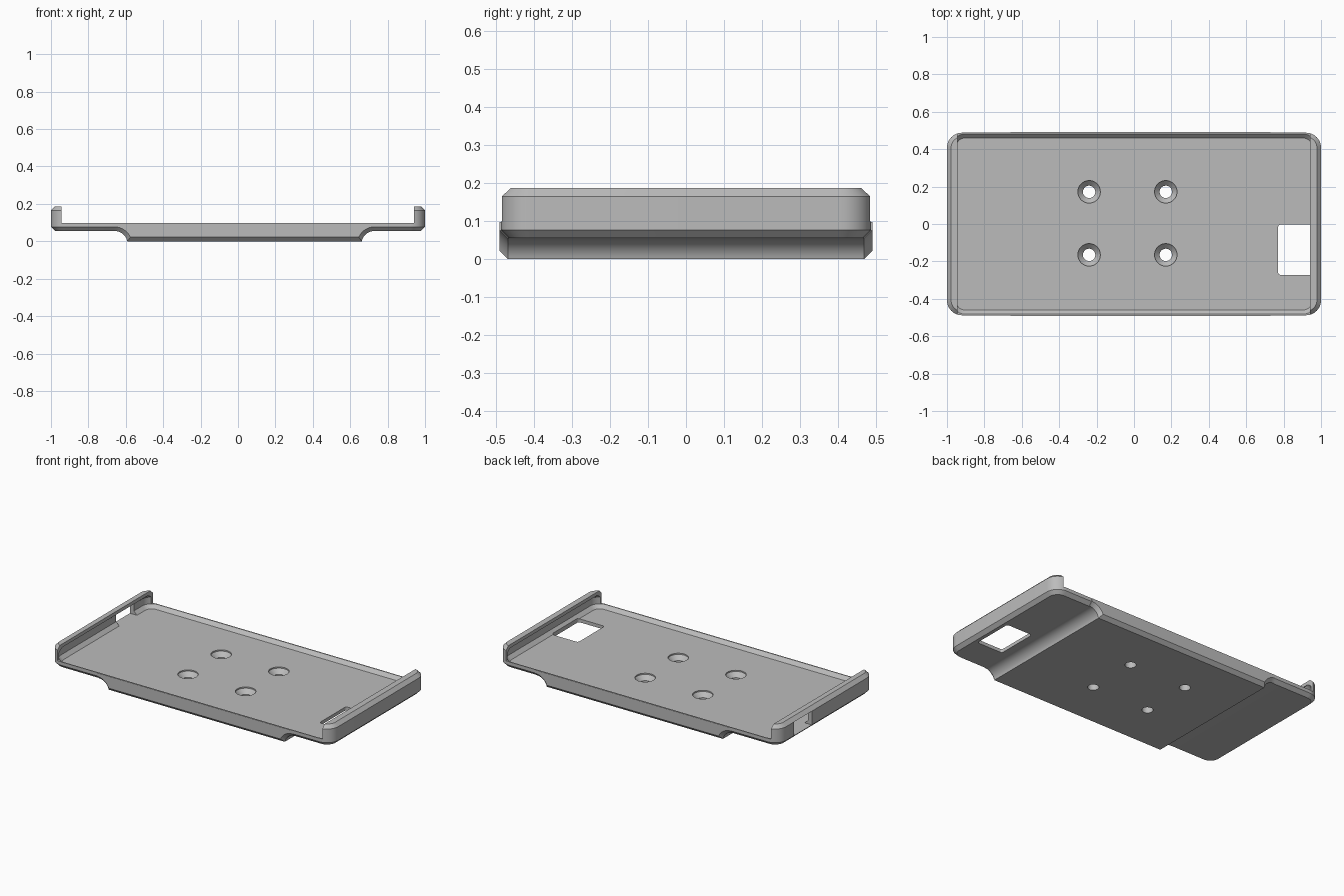
import bpy, bmesh
from math import sin, cos, pi

cube = bpy.data.objects.get("Cube")
if cube:
    bpy.data.objects.remove(cube)

CH = 0.022          # chamfer and wall gauge
RIM = 0.099         # height of the long side rims

grey = bpy.data.materials.new("plain grey")
grey.use_nodes = True
grey.diffuse_color = (0.5, 0.5, 0.5, 1)
grey.node_tree.nodes["Principled BSDF"].inputs["Base Color"].default_value = (0.5, 0.5, 0.5, 1)


def loft(name, rings):
    """Skin a closed solid through rings with equal point counts."""
    bm = bmesh.new()
    loops = [[bm.verts.new(p) for p in ring] for ring in rings]
    for a, b in zip(loops, loops[1:]):
        for i in range(len(a)):
            j = (i + 1) % len(a)
            bm.faces.new((a[i], a[j], b[j], b[i]))
    bm.faces.new(loops[0][::-1])
    bm.faces.new(loops[-1])
    bmesh.ops.recalc_face_normals(bm, faces=bm.faces)
    mesh = bpy.data.meshes.new(name)
    bm.to_mesh(mesh)
    bm.free()
    obj = bpy.data.objects.new(name, mesh)
    bpy.context.collection.objects.link(obj)
    mesh.materials.append(grey)
    return obj


def rounded(x0, x1, y0, y1, r, z, n=10):
    """Rounded rectangle ring at height z."""
    corners = [(x1 - r, y1 - r), (x0 + r, y1 - r), (x0 + r, y0 + r), (x1 - r, y0 + r)]
    return [(cx + r * cos((q + i / n) * pi / 2), cy + r * sin((q + i / n) * pi / 2), z)
            for q, (cx, cy) in enumerate(corners) for i in range(n + 1)]


def chamfered_box(name, hx, hy, r, z0, z1):
    """Rounded box with chamfered top and bottom edges."""
    levels = [(z0, CH), (z0 + CH, 0), (z1 - CH, 0), (z1, CH)]
    return loft(name, [rounded(-hx + d, hx - d, -hy + d, hy - d, r - d, z) for z, d in levels])


def box(name, x0, x1, y0, y1, z0, z1):
    return loft(name, [[(x0, y0, z), (x1, y0, z), (x1, y1, z), (x0, y1, z)] for z in (z0, z1)])


def circle(x, y, r, z, n=40):
    return [(x + r * cos(2 * pi * i / n), y + r * sin(2 * pi * i / n), z) for i in range(n)]


def combine(target, other, operation):
    other.hide_render = True
    mod = target.modifiers.new("combine", 'BOOLEAN')
    mod.object, mod.operation, mod.solver = other, operation, 'EXACT'
    bpy.context.view_layer.objects.active = target
    bpy.ops.object.modifier_apply(modifier=mod.name)
    bpy.data.objects.remove(other)


def base_ring(y, d, n=12):
    """Thick base outline with concave ends, pulled in by d."""
    r, zc, left, right = 0.07 + d, -0.015, -0.66, 0.73
    low = math_asin((d - zc) / r)
    arc = [low + (pi / 2 - low) * i / n for i in range(n + 1)]
    pts = [(left, RIM - 0.001)]
    pts += [(left + r * cos(a), zc + r * sin(a)) for a in reversed(arc)]
    pts += [(right - r * cos(a), zc + r * sin(a)) for a in arc]
    pts += [(right, RIM - 0.001)]
    return [(x, y, z) for x, z in pts]


from math import asin as math_asin

# Outer shell with the thick base below it
tray = chamfered_box("holder_tray", 1.0, 0.488, 0.08, 0.055, 0.187)
W = 0.491
base = loft("base", [base_ring(-W, CH), base_ring(-W + CH, 0), base_ring(W - CH, 0), base_ring(W, CH)])
combine(tray, base, 'UNION')

# Cavity, leaving lips at both ends, and the open long sides
combine(tray, chamfered_box("cavity", 0.972, 0.482, 0.068, 0.077, 0.165), 'DIFFERENCE')
combine(tray, box("side_opening", -0.945, 0.94, -1, 1, RIM, 1), 'DIFFERENCE')

# Four countersunk screw holes
for x in (-0.24, 0.17):
    for y in (0.172, -0.165):
        profile = [(0.033, -0.1), (0.033, 0.042), (0.06, 0.069), (0.06, 0.09)]
        combine(tray, loft("screw_hole", [circle(x, y, r, z) for r, z in profile]), 'DIFFERENCE')

# Floor window near the left end
window = loft("floor_window", [rounded(0.77, 0.955, -0.272, -0.003, 0.015, z) for z in (0, 0.12)])
combine(tray, window, 'DIFFERENCE')

# Port in the right end wall, under the lip
combine(tray, box("end_port", -1.1, -0.95, 0.15, 0.33, 0.077, 0.165), 'DIFFERENCE')

bpy.ops.object.select_all(action='DESELECT')
tray.select_set(True)
bpy.context.view_layer.objects.active = tray
bpy.ops.object.shade_smooth_by_angle(angle=pi / 6)
